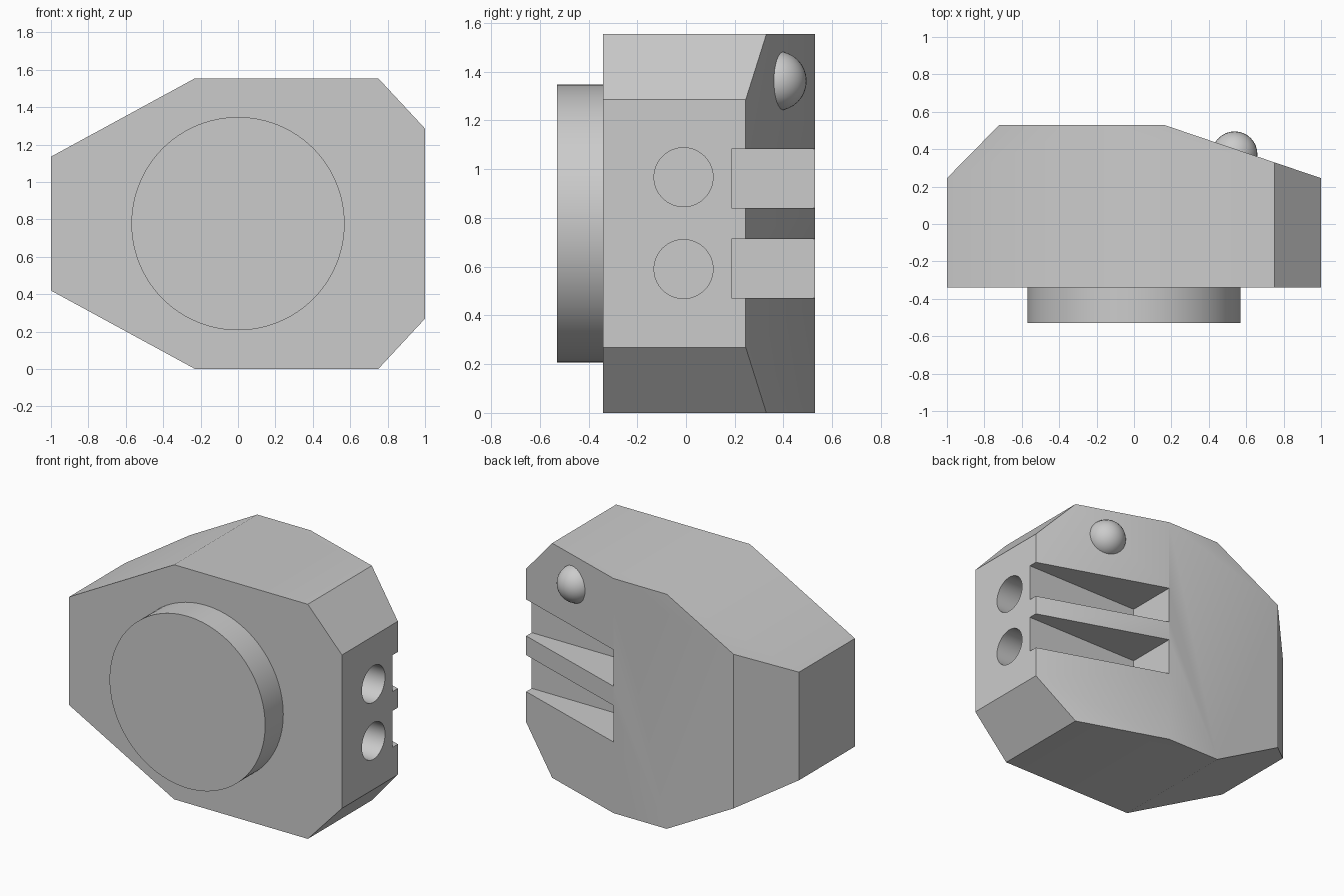
import bpy, bmesh, math
from mathutils import Vector, Matrix

cube = bpy.data.objects.get("Cube")
if cube:
    bpy.data.objects.remove(cube)

# One grey for every part
grey = bpy.data.materials.new("plain grey")
grey.use_nodes = True
colour = (0.6, 0.6, 0.6, 1)
grey.diffuse_color = colour
grey.node_tree.nodes["Principled BSDF"].inputs["Base Color"].default_value = colour


def make(name, bm):
    bmesh.ops.recalc_face_normals(bm, faces=bm.faces)
    mesh = bpy.data.meshes.new(name)
    bm.to_mesh(mesh)
    bm.free()
    mesh.materials.append(grey)
    obj = bpy.data.objects.new(name, mesh)
    bpy.context.collection.objects.link(obj)
    return obj


def cylinder(name, centre, radius, depth, axis, sides=64):
    bm = bmesh.new()
    turn = Vector((0, 0, 1)).rotation_difference(Vector(axis)).to_matrix().to_4x4()
    bmesh.ops.create_cone(bm, cap_ends=True, segments=sides, radius1=radius, radius2=radius,
                          depth=depth, matrix=Matrix.Translation(centre) @ turn)
    return make(name, bm)


def box(name, low, high):
    low, high = Vector(low), Vector(high)
    bm = bmesh.new()
    bmesh.ops.create_cube(bm, size=1, matrix=Matrix.Translation((low + high) / 2)
                          @ Matrix.Diagonal((*(high - low), 1)))
    return make(name, bm)


def smooth(obj):
    bpy.ops.object.select_all(action="DESELECT")
    obj.select_set(True)
    bpy.context.view_layer.objects.active = obj
    bpy.ops.object.shade_smooth_by_angle(angle=math.radians(30))


FRONT, BACK, MID = -0.34, 0.53, 0.777

# Body: mirrored octagonal outline pulled from front to back
half = [(-1, 0.358), (-0.23, MID), (0.75, MID), (1, 0.508)]
outline = [(x, MID + h) for x, h in half] + [(x, MID - h) for x, h in reversed(half)]
bm = bmesh.new()
face = bm.faces.new([bm.verts.new((x, FRONT, z)) for x, z in outline])
grown = bmesh.ops.extrude_face_region(bm, geom=[face])["geom"]
bmesh.ops.translate(bm, vec=(0, BACK - FRONT, 0),
                    verts=[g for g in grown if isinstance(g, bmesh.types.BMVert)])

# Slanted rear faces
for start, end in (((-0.72, BACK), (-1, 0.245)), ((0.16, BACK), (1, 0.245))):
    normal = Vector((abs(end[1] - start[1]) * math.copysign(1, end[0]), abs(end[0] - start[0]), 0))
    cut = bmesh.ops.bisect_plane(bm, geom=bm.verts[:] + bm.edges[:] + bm.faces[:],
                                 plane_co=(*start, 0), plane_no=normal, clear_outer=True)
    edges = [g for g in cut["geom_cut"] if isinstance(g, bmesh.types.BMEdge)]
    bmesh.ops.contextual_create(bm, geom=edges)
body = make("body", bm)

# Side holes and rear slots
cutters = []
for z in (0.59, 0.967):
    cutters.append(cylinder("hole_cutter", (0.9, -0.01, z), 0.121, 0.8, (1, 0, 0)))
for z in (0.592, 0.961):
    cutters.append(box("slot_cutter", (0.16, 0.187, z - 0.121), (1.2, 0.8, z + 0.121)))
bpy.context.view_layer.objects.active = body
for cutter in cutters:
    mod = body.modifiers.new("cut", "BOOLEAN")
    mod.operation, mod.solver, mod.object = "DIFFERENCE", "EXACT", cutter
    bpy.ops.object.modifier_apply(modifier=mod.name)
    bpy.data.objects.remove(cutter)
smooth(body)

# Round front disc
smooth(cylinder("front_disc", (0, (FRONT - 0.53) / 2, MID), 0.57, 0.53 + FRONT, (0, 1, 0), 96))

# Round button on the rear slope
bm = bmesh.new()
bmesh.ops.create_uvsphere(bm, u_segments=32, v_segments=16, radius=0.122,
                          matrix=Matrix.Translation((0.538, 0.373, 1.362)))
smooth(make("rear_button", bm))
